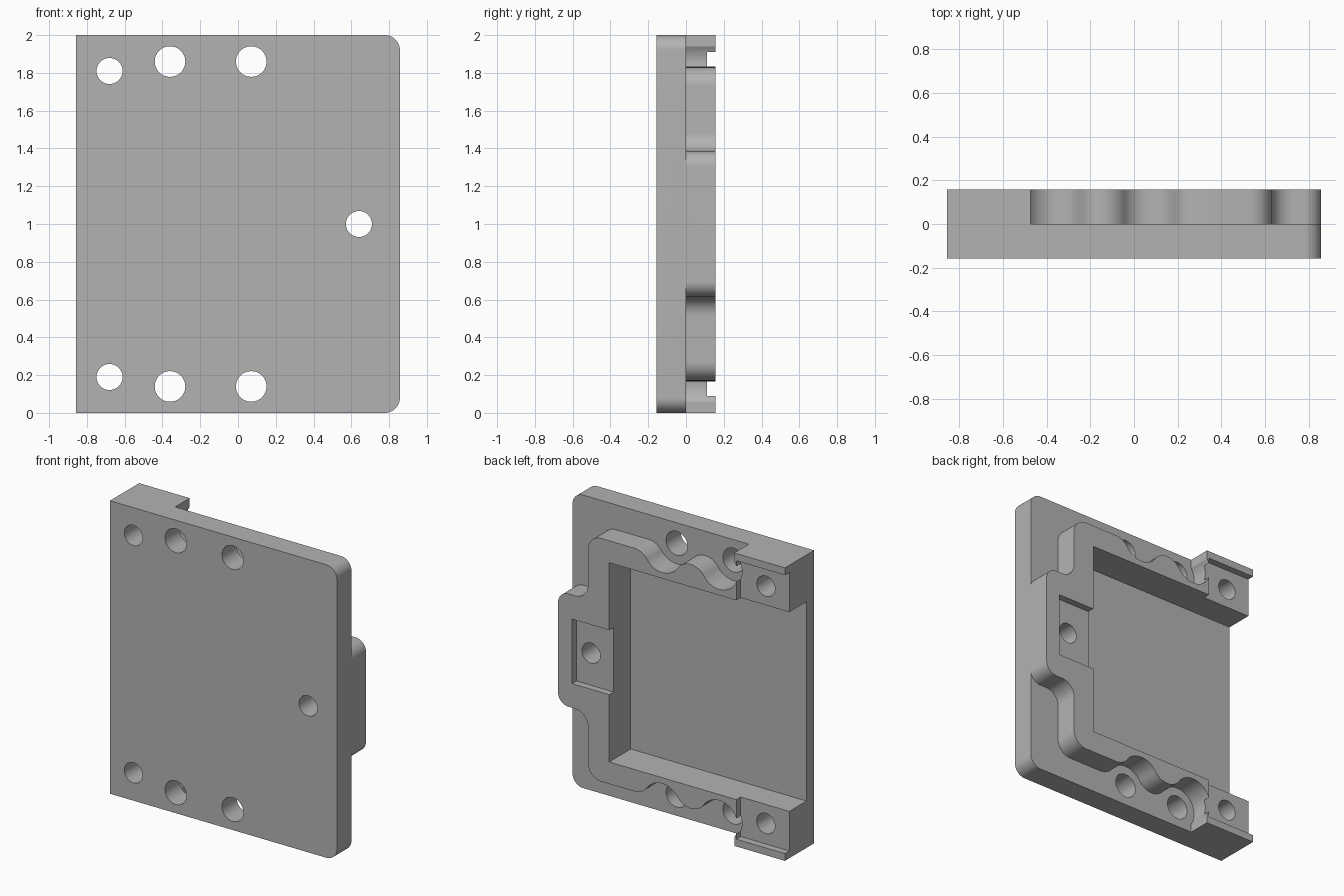
import bpy, bmesh
from math import radians, cos, sin, atan2, degrees

if "Cube" in bpy.data.objects:
    bpy.data.objects.remove(bpy.data.objects["Cube"], do_unlink=True)

EDGE = 0.857                           # half width of the plate
FRONT, SEAT, BACK = -0.157, 0.0, 0.157  # depth levels
FLOOR, DISH = -0.075, 0.11

grey = bpy.data.materials.new("grey")
grey.use_nodes = True
COLOR = (0.45, 0.45, 0.45, 1)
grey.diffuse_color = COLOR
grey.node_tree.nodes["Principled BSDF"].inputs["Base Color"].default_value = COLOR


def arc(cx, cz, r, start, end, steps=16):
    """Points along an arc in the xz plane, angles in degrees."""
    angles = [radians(start + (end - start) * i / steps) for i in range(steps + 1)]
    return [(cx + r * cos(a), cz + r * sin(a)) for a in angles]


def mirrored(half):
    """Close an upper half outline with its reflection about mid height."""
    return half + [(x, 2 - z) for x, z in reversed(half)]


def prism(name, outline, y0, y1):
    """Extrude an xz outline from y0 to y1."""
    bm = bmesh.new()
    face = bm.faces.new([bm.verts.new((x, y0, z)) for x, z in outline])
    moved = bmesh.ops.extrude_face_region(bm, geom=[face])["geom"]
    verts = [v for v in moved if isinstance(v, bmesh.types.BMVert)]
    bmesh.ops.translate(bm, verts=verts, vec=(0, y1 - y0, 0))
    bmesh.ops.recalc_face_normals(bm, faces=bm.faces)
    mesh = bpy.data.meshes.new(name)
    bm.to_mesh(mesh)
    bm.free()
    mesh.materials.append(grey)
    ob = bpy.data.objects.new(name, mesh)
    bpy.context.collection.objects.link(ob)
    return ob


def rect(x0, x1, z0, z1):
    return [(x0, z0), (x1, z0), (x1, z1), (x0, z1)]


def combine(body, tool, operation):
    """Apply a boolean and discard the tool."""
    mod = body.modifiers.new(operation, "BOOLEAN")
    mod.operation, mod.object, mod.solver = operation, tool, "EXACT"
    bpy.context.view_layer.objects.active = body
    bpy.ops.object.modifier_apply(modifier=mod.name)
    bpy.data.objects.remove(tool, do_unlink=True)


# Base plate, rounded on one side
corner = 0.08
plate = prism("mounting_plate",
              mirrored([(-EDGE, 2)] + arc(EDGE - corner, 2 - corner, corner, 90, 0)),
              FRONT, SEAT)

# Raised rim: end block, two scallops around the bolt holes, corner, side tab
bolt_z, scallop, swell = 1.86, 0.14, 0.12
bolts = (-0.36, 0.07)
hill = (-0.145, 1.714)
shoulder = (0.282, 1.71)
dip1 = degrees(atan2(hill[1] - bolt_z, hill[0] - bolts[0]))
dip2 = degrees(atan2(shoulder[1] - bolt_z, shoulder[0] - bolts[1]))
half = [(-EDGE, 2), (-0.475, 2)]
half += arc(bolts[0], bolt_z, scallop, 145, 360 + dip1, 28)
half += arc(*hill, swell, 180 + dip1, -dip1)[1:]
half += arc(bolts[1], bolt_z, scallop, 180 - dip1, 360 + dip2, 20)[1:]
half += arc(*shoulder, swell, 180 + dip2, 90)[1:]
half += arc(0.53, 1.73, 0.1, 90, 0)
half += arc(0.73, 1.485, 0.1, 180, 270)
half += arc(EDGE - corner, 1.305, corner, 90, 0)
combine(plate, prism("rim", mirrored(half), FLOOR / 2, BACK), "UNION")

# Open-ended central pocket
combine(plate, prism("pocket", rect(-1, 0.47, 0.32, 1.68), FLOOR, 1), "DIFFERENCE")

# Shallow seats around the screw holes
seats = [rect(0.4, 0.75, 0.78, 1.22),
         rect(-1, -0.49, 1.6, 1.95),
         rect(-1, -0.49, 0.05, 0.4)]
for outline in seats:
    combine(plate, prism("seat", outline, DISH, 1), "DIFFERENCE")

# Through holes: one tab screw, then mirrored screw and bolt pairs
holes = [(0.64, 1.0, 0.069)]
for x, z, r in [(-0.68, 1.81, 0.069)] + [(b, bolt_z, 0.081) for b in bolts]:
    holes += [(x, z, r), (x, 2 - z, r)]
for x, z, r in holes:
    combine(plate, prism("hole", arc(x, z, r, 0, 360, 40)[:-1], -1, 1), "DIFFERENCE")

# Smooth the curved walls, keep the edges crisp
bpy.ops.object.select_all(action="DESELECT")
plate.select_set(True)
bpy.context.view_layer.objects.active = plate
bpy.ops.object.shade_smooth_by_angle(angle=radians(30))
